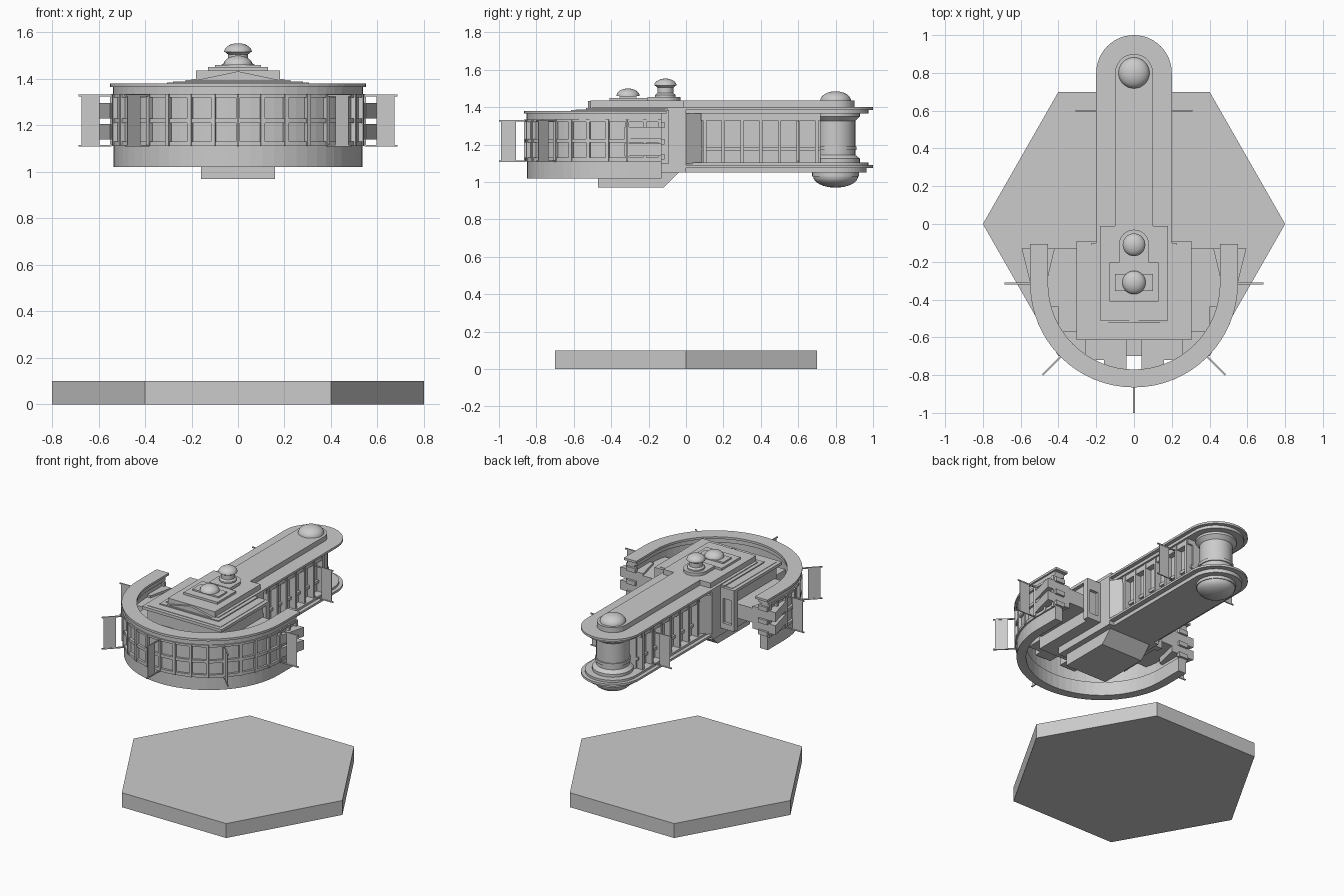
import bpy, bmesh
from math import sin, cos, pi
from mathutils import Matrix, Vector

cube = bpy.data.objects.get("Cube")
if cube:
    bpy.data.objects.remove(cube)

stone = bpy.data.materials.new("pale_grey")
stone.use_nodes = True
GREY = (0.6, 0.6, 0.6, 1)
stone.diffuse_color = GREY
stone.node_tree.nodes["Principled BSDF"].inputs["Base Color"].default_value = GREY

RING_Y = -0.315   # centre of the curved wing
TOWER_Y = 0.8     # centre of the rounded hall end


def finish(name, bm, smooth=False):
    bmesh.ops.recalc_face_normals(bm, faces=bm.faces)
    mesh = bpy.data.meshes.new(name)
    bm.to_mesh(mesh)
    bm.free()
    mesh.materials.append(stone)
    obj = bpy.data.objects.new(name, mesh)
    bpy.context.collection.objects.link(obj)
    if smooth:
        bpy.ops.object.select_all(action="DESELECT")
        obj.select_set(True)
        bpy.context.view_layer.objects.active = obj
        bpy.ops.object.shade_smooth_by_angle(angle=0.6)
    return obj


def prism(name, outline, z0, z1):
    bm = bmesh.new()
    base = bm.faces.new([bm.verts.new((x, y, z0)) for x, y in outline])
    top = bmesh.ops.extrude_face_region(bm, geom=[base])["geom"]
    verts = [v for v in top if isinstance(v, bmesh.types.BMVert)]
    bmesh.ops.translate(bm, vec=(0, 0, z1 - z0), verts=verts)
    return finish(name, bm)


def add_box(bm, x0, x1, y0, y1, z0, z1, turn=None):
    m = Matrix.Translation(((x0 + x1) / 2, (y0 + y1) / 2, (z0 + z1) / 2))
    m = m @ Matrix.Diagonal((x1 - x0, y1 - y0, z1 - z0, 1))
    bmesh.ops.create_cube(bm, size=1, matrix=turn @ m if turn else m)


def boxes(name, items):
    bm = bmesh.new()
    for item in items:
        add_box(bm, *item)
    return finish(name, bm)


def mirrored(items):
    return list(items) + [(-b[1], -b[0], *b[2:]) for b in items]


def lathe(name, profile, y, steps=32):
    bm = bmesh.new()
    verts = [bm.verts.new((r, y, z)) for r, z in profile]
    edges = [bm.edges.new(pair) for pair in zip(verts, verts[1:])]
    bmesh.ops.spin(bm, geom=verts + edges, cent=(0, y, 0), axis=(0, 0, 1),
                   angle=2 * pi, steps=steps)
    bmesh.ops.remove_doubles(bm, verts=bm.verts, dist=0.0002)
    return finish(name, bm, True)


def dome(name, r, z, h, y):
    pts = [(0, z), (r, z)] + [(r * cos(i * pi / 16), z + h * sin(i * pi / 16)) for i in range(1, 9)]
    return lathe(name, pts, y)


def arc(r, end, steps=32):
    pts = [(-r * cos(i * pi / steps), RING_Y - r * sin(i * pi / steps)) for i in range(steps + 1)]
    return [(-r, end)] + pts + [(r, end)]


def horseshoe(name, outer, inner, z0, z1, end=-0.13):
    return prism(name, arc(outer, end) + arc(inner, end)[::-1], z0, z1)


def stadium(name, w, y0, z0, z1):
    pts = [(w * cos(i * pi / 24), TOWER_Y + w * sin(i * pi / 24)) for i in range(25)]
    return prism(name, pts + [(-w, y0), (w, y0)], z0, z1)


# Hexagonal ground plate
prism("ground_plate", [(0.8, 0), (0.4, 0.7), (-0.4, 0.7), (-0.8, 0), (-0.4, -0.7), (0.4, -0.7)], 0, 0.1)

# Curved wing: plinth, recessed glazing wall, rails and roof
horseshoe("wing_plinth", 0.535, 0.475, 1.02, 1.115)
horseshoe("wing_wall", 0.53, 0.485, 1.115, 1.35)
for z0, z1 in ((1.11, 1.13), (1.21, 1.23), (1.32, 1.335)):
    horseshoe("wing_rail", 0.545, 0.52, z0, z1)
horseshoe("wing_cornice", 0.538, 0.465, 1.335, 1.365)
horseshoe("wing_roof", 0.55, 0.455, 1.365, 1.38, -0.105)

# Window mullions around the curve and along the straight ends
bm = bmesh.new()
for i in range(17):
    turn = Matrix.Translation((0, RING_Y, 0)) @ Matrix.Rotation(-i * pi / 16, 4, "Z")
    add_box(bm, -0.55, -0.52, -0.009, 0.009, 1.11, 1.335, turn @ Matrix.Rotation(2 * i * pi / 16, 4, "Z"))
for side in (-1, 1):
    for y in (-0.22, -0.14):
        add_box(bm, side * 0.535 - 0.015, side * 0.535 + 0.015, y - 0.009, y + 0.009, 1.11, 1.335)
finish("wing_mullions", bm)

# Banner plates held between rods
bm = bmesh.new()
mounts = [(0, RING_Y, 0.545, i * pi / 4) for i in range(-4, 1)]
mounts += [(0, 0.6, 0.17, 0), (0, 0.6, 0.17, pi)]
for x, y, r, angle in mounts:
    turn = Matrix.Translation((x, y, 0)) @ Matrix.Rotation(angle, 4, "Z")
    add_box(bm, r, r + 0.14, -0.004, 0.004, 1.108, 1.116, turn)
    add_box(bm, r, r + 0.14, -0.004, 0.004, 1.324, 1.332, turn)
    add_box(bm, r + 0.05, r + 0.128, -0.002, 0.002, 1.11, 1.33, turn)
finish("banners", bm)

# Stacked bay blocks at both wing ends
for side in (-1, 1):
    for z in (1.14, 1.23):
        prism("outer_bay", [(side * x, y) for x, y in ((0.53, -0.33), (0.545, -0.33), (0.595, -0.13), (0.53, -0.13))], z, z + 0.065)
        prism("inner_bay", [(side * x, y) for x, y in ((0.49, -0.3), (0.46, -0.3), (0.42, -0.13), (0.49, -0.13))], z, z + 0.065)
boxes("wing_end_frames", mirrored([
    (0.47, 0.54, -0.14, -0.115, 1.12, 1.15), (0.47, 0.54, -0.14, -0.115, 1.2, 1.23),
    (0.47, 0.54, -0.14, -0.115, 1.29, 1.32)]))

# Bridges joining the wing to the main body
boxes("side_bridges", mirrored([(0.28, 0.4, -0.57, -0.13, 1.18, 1.28),
                                (0.4, 0.485, -0.44, -0.13, 1.18, 1.28)]))
boxes("front_bridges", mirrored([(0.04, 0.26, -0.72, -0.58, 1.18, 1.28),
                                 (0.04, 0.16, -0.77, -0.72, 1.18, 1.28)]))

# Main body with stepped roof
boxes("main_body", [(-0.28, 0.28, -0.59, -0.11, 1.1, 1.36), (-0.2, 0.2, -0.5, 0, 1.05, 1.4)])
boxes("body_steps", [
    (-0.305, 0.305, -0.615, -0.09, 1.365, 1.385), (-0.28, 0.28, -0.59, -0.11, 1.36, 1.388),
    (-0.225, 0.225, -0.535, -0.1, 1.38, 1.395), (-0.18, 0.18, -0.51, -0.01, 1.39, 1.435)])
boxes("body_rear_window", mirrored([
    (0.2, 0.305, -0.13, -0.09, 1.1, 1.14), (0.2, 0.305, -0.13, -0.09, 1.31, 1.37),
    (0.2, 0.22, -0.13, -0.09, 1.14, 1.31), (0.285, 0.305, -0.13, -0.09, 1.14, 1.31)]))

# Low gable on the front face
bm = bmesh.new()
tri = bm.faces.new([bm.verts.new((x, -0.525, z)) for x, z in ((-0.2, 1.39), (0.2, 1.39), (0, 1.432))])
ext = bmesh.ops.extrude_face_region(bm, geom=[tri])["geom"]
bmesh.ops.translate(bm, vec=(0, 0.2, 0), verts=[v for v in ext if isinstance(v, bmesh.types.BMVert)])
finish("front_gable", bm)

# Keel with a sloping back end
bm = bmesh.new()
side = bm.faces.new([bm.verts.new((-0.16, y, z)) for y, z in
                     ((-0.47, 0.97), (-0.12, 0.97), (-0.03, 1.06), (-0.47, 1.06))])
ext = bmesh.ops.extrude_face_region(bm, geom=[side])["geom"]
bmesh.ops.translate(bm, vec=(0.32, 0, 0), verts=[v for v in ext if isinstance(v, bmesh.types.BMVert)])
finish("keel", bm)

# Long hall: roof and floor slabs, core and colonnade
stadium("hall_roof", 0.2, -0.05, 1.385, 1.4)
stadium("hall_roof_lower", 0.175, -0.05, 1.365, 1.385)
stadium("hall_roof_ridge", 0.1, -0.05, 1.4, 1.435)
stadium("hall_floor", 0.2, -0.05, 1.075, 1.09)
stadium("hall_floor_upper", 0.175, -0.05, 1.09, 1.105)
stadium("hall_floor_lower", 0.165, -0.05, 1.05, 1.075)
boxes("hall_core", [(-0.12, 0.12, 0, 0.72, 1.1, 1.37)])
boxes("hall_rails", mirrored([(0.115, 0.135, 0, 0.72, 1.165, 1.185),
                              (0.115, 0.16, 0.08, 0.72, 1.33, 1.37)]))
boxes("hall_columns", mirrored([(0.115, 0.165, 0.1 * i - 0.009, 0.1 * i + 0.009, 1.1, 1.37)
                                for i in range(1, 8)]))
prism("hall_shoulder", [(-0.2, -0.02), (-0.2, 0), (-0.14, 0.085), (0.14, 0.085), (0.2, 0), (0.2, -0.02)], 1.095, 1.365)

# Rounded drum and domes at the hall end
lathe("end_drum", [(0, 1.1), (0.13, 1.1), (0.13, 1.125), (0.105, 1.145), (0.105, 1.17), (0.112, 1.17),
                   (0.112, 1.19), (0.105, 1.19), (0.105, 1.325), (0.13, 1.35), (0.13, 1.37), (0, 1.37)], TOWER_Y)
dome("end_roof_dome", 0.082, 1.435, 0.05, TOWER_Y)
dome("end_under_dome", 0.12, 1.03, -0.06, TOWER_Y)
lathe("under_dome_collar", [(0, 1.055), (0.125, 1.055), (0.125, 1.03), (0, 1.03)], TOWER_Y)

# Roof pedestals, small dome and capped turret
boxes("roof_pedestal", [(-0.13, 0.13, -0.41, -0.205, 1.435, 1.45), (-0.1, 0.1, -0.355, -0.265, 1.45, 1.46)])
dome("small_dome", 0.062, 1.46, 0.04, -0.31)
prism("turret_base", [(0.08 * cos(i * pi / 16), -0.11 + 0.08 * sin(i * pi / 16)) for i in range(17)]
      + [(-0.08, -0.205), (0.08, -0.205)], 1.435, 1.455)
lathe("turret", [(0, 1.455), (0.055, 1.455), (0.055, 1.465), (0.043, 1.475), (0.043, 1.505), (0.055, 1.515), (0, 1.515)], -0.11)
dome("turret_cap", 0.06, 1.515, 0.038, -0.11)
